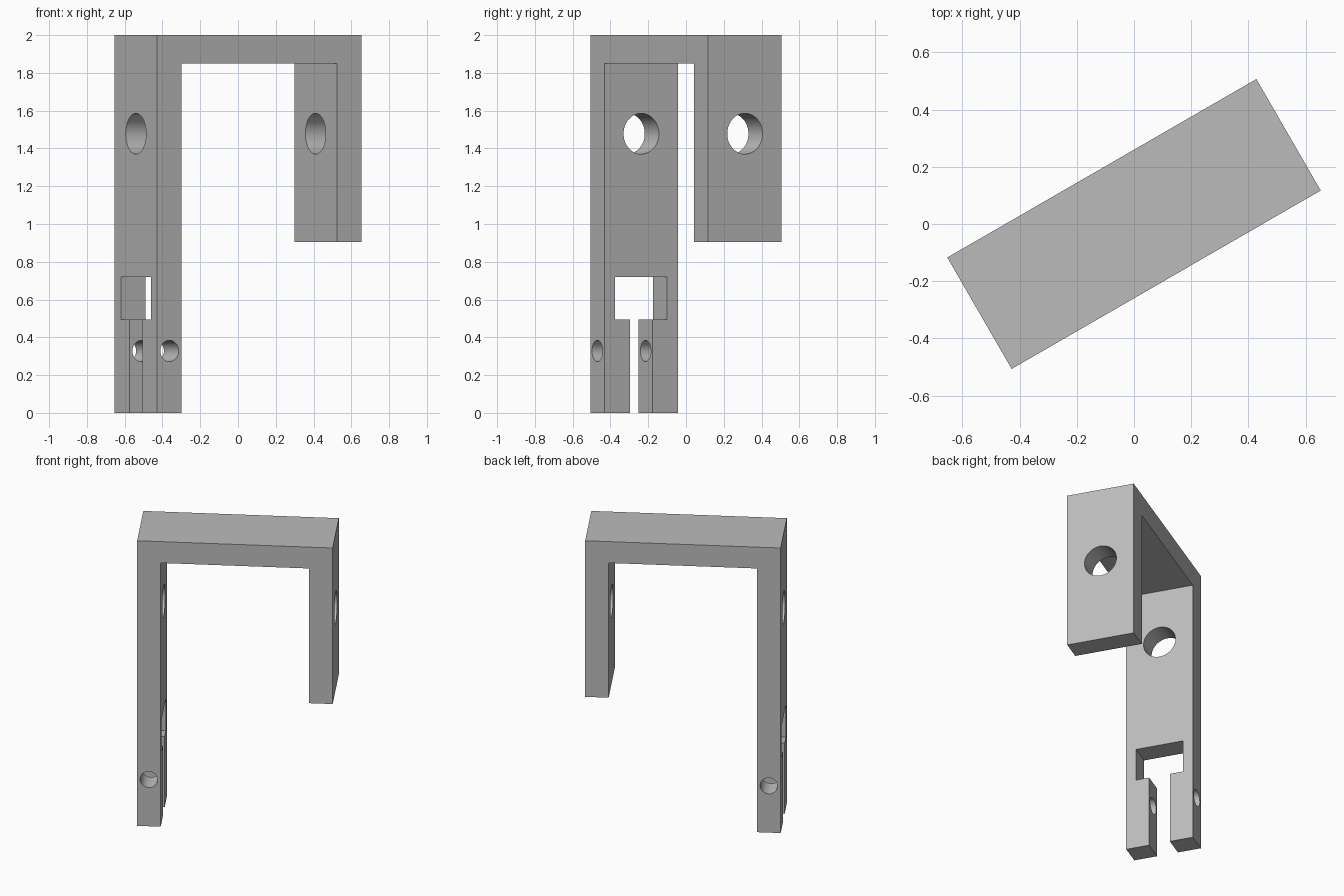
import bpy
from math import pi, radians
from mathutils import Matrix

cube = bpy.data.objects.get("Cube")
if cube:
    bpy.data.objects.remove(cube, do_unlink=True)

TURN = Matrix.Rotation(radians(30), 4, "Z")
LENGTH, DEPTH, WALL = 1.248, 0.45, 0.15
LEG_X = -(LENGTH - WALL) / 2

grey = bpy.data.materials.new("plain grey")
grey.use_nodes = True
colour = (0.5, 0.5, 0.5, 1)
grey.diffuse_color = colour
grey.node_tree.nodes["Principled BSDF"].inputs["Base Color"].default_value = colour


def cut(target, cutter):
    """Subtract a hidden helper from the target."""
    cutter.hide_render = True
    cutter.hide_set(True)
    mod = target.modifiers.new(cutter.name, "BOOLEAN")
    mod.operation = "DIFFERENCE"
    mod.solver = "EXACT"
    mod.object = cutter


def box(name, size, centre):
    bpy.ops.mesh.primitive_cube_add(size=1)
    ob = bpy.context.object
    ob.name = name
    ob.data.transform(Matrix.Translation(centre) @ Matrix.Diagonal((*size, 1)))
    ob.matrix_world = TURN
    return ob


def rod(name, radius, length, centre, axis):
    bpy.ops.mesh.primitive_cylinder_add(vertices=48, radius=radius, depth=length)
    ob = bpy.context.object
    ob.name = name
    ob.data.transform(Matrix.Translation(centre) @ Matrix.Rotation(pi / 2, 4, axis))
    ob.matrix_world = TURN
    return ob


# U-shaped bracket: side profile extruded across its depth
h = LENGTH / 2
profile = [(-h, 0), (-h + WALL, 0), (-h + WALL, 2 - WALL), (h - WALL, 2 - WALL),
           (h - WALL, 0.905), (h, 0.905), (h, 2), (-h, 2)]
n = len(profile)
verts = [(x, y, z) for y in (-DEPTH / 2, DEPTH / 2) for x, z in profile]
faces = [tuple(range(n)), tuple(reversed(range(n, 2 * n)))]
faces += [(i, i + n, (i + 1) % n + n, (i + 1) % n) for i in range(n)]
mesh = bpy.data.meshes.new("bracket")
mesh.from_pydata(verts, [], faces)
bracket = bpy.data.objects.new("bracket", mesh)
bpy.context.collection.objects.link(bracket)
bracket.matrix_world = TURN
mesh.materials.append(grey)

# Large axle hole through both legs
cut(bracket, rod("axle_hole_cutter", 0.108, 2, (0, 0, 1.478), "Y"))

# Rectangular window and the open slot below it in the long leg
cut(bracket, box("window_cutter", (0.3, 0.318, 0.225), (LEG_X, 0, 0.608)))
cut(bracket, box("slot_cutter", (0.3, 0.14, 0.7), (LEG_X, 0, 0.2)))

# Clamp screw hole across the split foot
cut(bracket, rod("screw_hole_cutter", 0.056, 1, (LEG_X, 0, 0.328), "X"))

# Apply cuts, then smooth the hole walls only
bpy.ops.object.select_all(action="DESELECT")
bpy.context.view_layer.objects.active = bracket
bracket.select_set(True)
for mod in list(bracket.modifiers):
    cutter = mod.object
    bpy.ops.object.modifier_apply(modifier=mod.name)
    bpy.data.objects.remove(cutter, do_unlink=True)
bpy.ops.object.shade_smooth_by_angle(angle=radians(30))
